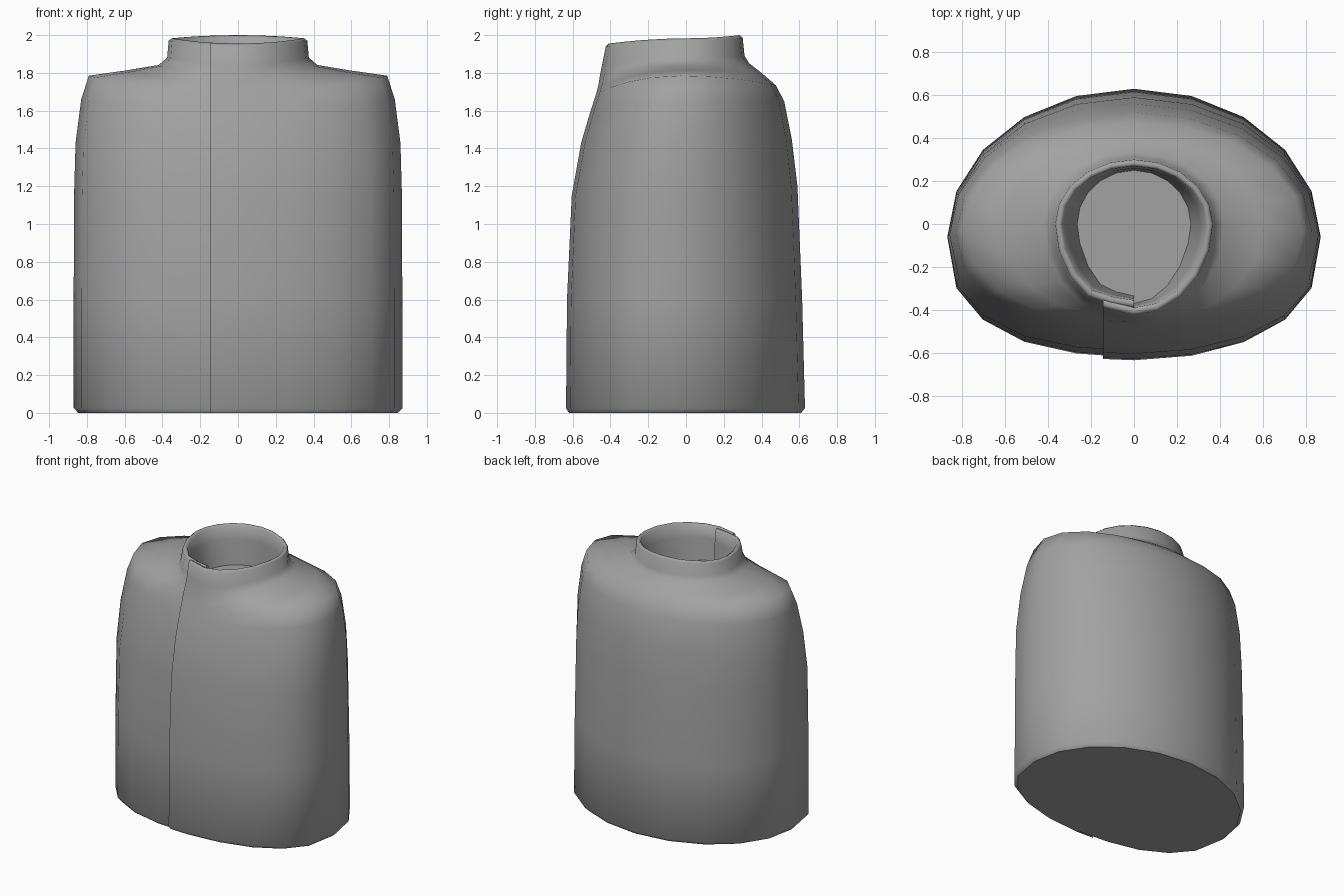
import bpy
import bmesh
from math import sin, cos, asin, radians, copysign

cube = bpy.data.objects.get("Cube")
if cube:
    bpy.data.objects.remove(cube, do_unlink=True)

grey = bpy.data.materials.new("cloth grey")
grey.use_nodes = True
grey.diffuse_color = (0.36, 0.36, 0.36, 1)
grey.node_tree.nodes["Principled BSDF"].inputs["Base Color"].default_value = (0.36, 0.36, 0.36, 1)

SIDES = 20
FLAP = 0.145      # how far the front panel laps over the other one

# Each ring: half width, centre y, front y, back y, z front, z side, z back, front power, lap depth
RINGS = [
    (.845, -.06, -.62, .61, 0, 0, 0, .75, .012),           # hem
    (.87, -.06, -.635, .63, .025, .025, .025, .75, .012),
    (.87, -.06, -.63, .615, .6, .6, .6, .75, .012),        # body
    (.868, -.06, -.605, .59, 1.15, 1.15, 1.2, .75, .012),
    (.86, -.05, -.555, .56, 1.43, 1.43, 1.45, .8, .012),
    (.83, -.04, -.505, .52, 1.6, 1.66, 1.65, .85, .014),
    (.79, -.03, -.475, .475, 1.69, 1.785, 1.735, .9, .018),  # shoulder edge
    (.6, -.01, -.463, .4, 1.74, 1.812, 1.8, .95, .025),
    (.42, 0, -.455, .335, 1.79, 1.842, 1.85, 1, .03),
    (.375, 0, -.445, .31, 1.84, 1.88, 1.89, 1, .035),      # neck
    (.367, 0, -.425, .3, 1.94, 1.97, 1.985, 1.05, .035),   # collar rim
    (.352, 0, -.41, .285, 1.955, 1.983, 2, 1.05, .035),
    (.335, 0, -.39, .27, 1.945, 1.972, 1.988, 1.05, .035),
    (.31, 0, -.382, .26, 1.86, 1.88, 1.89, 1.1, .035),     # inside of the collar
    (.265, 0, -.37, .25, 1.7, 1.7, 1.7, 1.2, .035),
]


def ring_points(rx, cy, yf, yb, zf, zs, zb, power, lap):
    """One open turn, from the flap edge round the back to under the flap."""
    angles = [radians(-90) - asin(FLAP / rx)]
    angles += [radians(-90 + 360 * i / SIDES) for i in range(SIDES + 1)]
    tuck = {SIDES: lap * .5, SIDES - 1: lap * .15, SIDES + 1: lap}
    tuck[SIDES] = lap * .9
    for i, a in enumerate(angles):
        s = sin(a)
        if s < 0:
            y = cy + (yf - cy) * abs(s) ** power
            z = zs + (zf - zs) * s * s
        else:
            y = cy + (yb - cy) * s
            z = zs + (zb - zs) * s * s
        yield rx * cos(a), y + tuck.get(i, 0), z


bm = bmesh.new()
rings = [[bm.verts.new(p) for p in ring_points(*r)] for r in RINGS]

# Cloth: walls, shoulders, rim and inner collar
for low, high in zip(rings, rings[1:]):
    for i in range(SIDES + 1):
        bm.faces.new((low[i], low[i + 1], high[i + 1], high[i])).smooth = True

# Flat closings: base, collar floor and the two ends of the lap
caps = [
    bm.faces.new(rings[0][::-1]),
    bm.faces.new(rings[-1]),
    bm.faces.new([r[0] for r in rings]),
    bm.faces.new([r[-1] for r in reversed(rings)]),
]

# Crease the closings and any steep fold
for e in bm.edges:
    steep = len(e.link_faces) == 2 and e.calc_face_angle(0) > radians(65)
    if steep or any(f in caps for f in e.link_faces):
        e.smooth = False

mesh = bpy.data.meshes.new("jacket_torso")
bm.to_mesh(mesh)
bm.free()
mesh.materials.append(grey)
jacket = bpy.data.objects.new("jacket_torso", mesh)
bpy.context.collection.objects.link(jacket)
